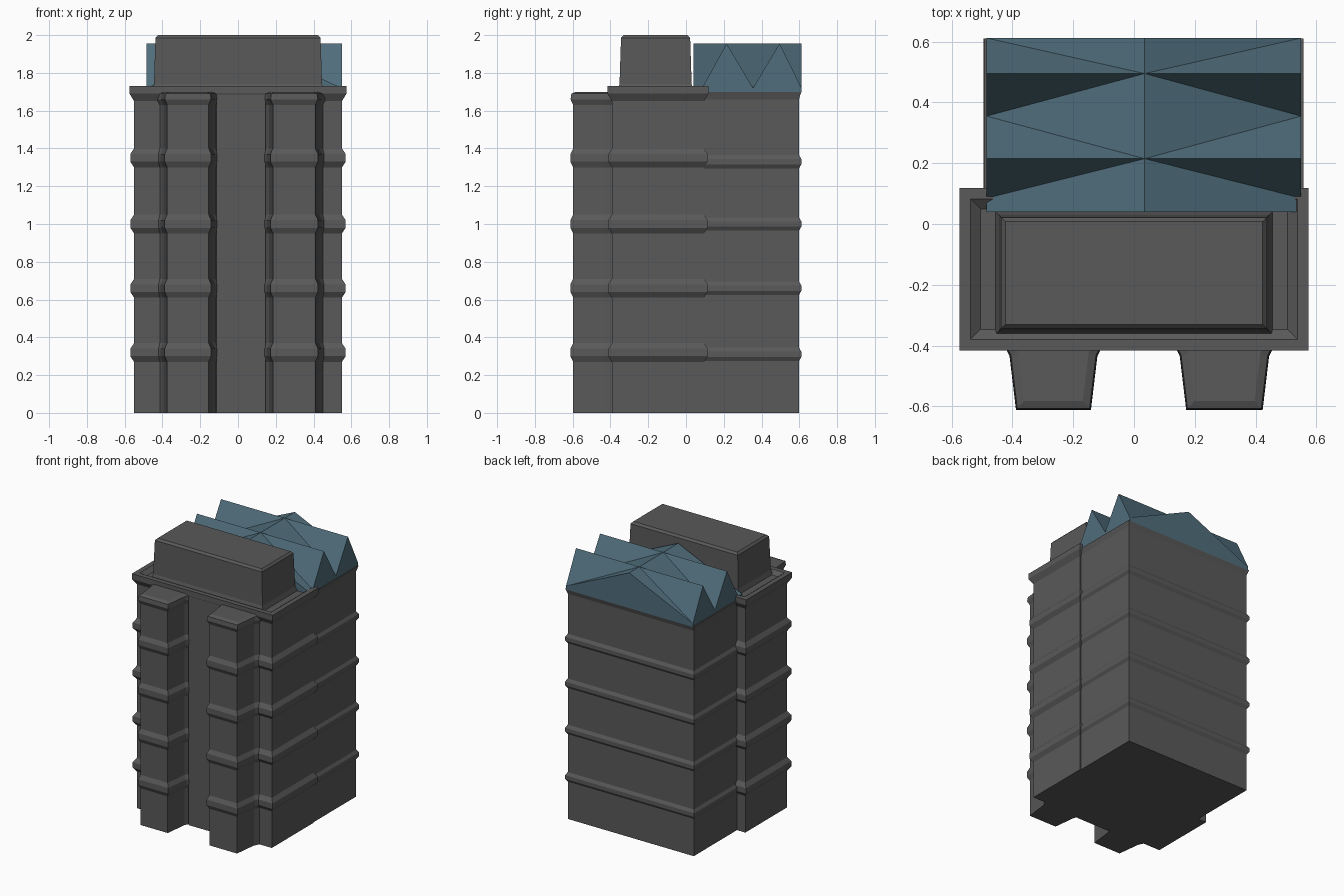
import bpy
import bmesh
from mathutils import Vector

if "Cube" in bpy.data.objects:
    bpy.data.objects.remove(bpy.data.objects["Cube"])


def material(name, rgb):
    m = bpy.data.materials.new(name)
    m.diffuse_color = (*rgb, 1)
    m.use_nodes = True
    m.node_tree.nodes["Principled BSDF"].inputs["Base Color"].default_value = m.diffuse_color
    return m


STONE = material("dark_stone", (0.10, 0.10, 0.10))
BLUE = material("blue_roof", (0.08, 0.155, 0.20))


def finish(name, bm, mat):
    bmesh.ops.remove_doubles(bm, verts=bm.verts, dist=1e-5)
    bmesh.ops.recalc_face_normals(bm, faces=bm.faces)
    me = bpy.data.meshes.new(name)
    bm.to_mesh(me)
    bm.free()
    me.materials.append(mat)
    ob = bpy.data.objects.new(name, me)
    bpy.context.collection.objects.link(ob)
    return ob


def offset(outline, d):
    """Mitred outward offset of a counter-clockwise outline."""
    pts = [Vector(p) for p in outline]
    out = []
    for i, p in enumerate(pts):
        a = (p - pts[i - 1]).normalized()
        b = (pts[(i + 1) % len(pts)] - p).normalized()
        na, nb = Vector((a.y, -a.x)), Vector((b.y, -b.x))
        out.append(p + (na + nb) * d / (1 + na.dot(nb)))
    return out


def loft(name, outline, levels, mat=STONE):
    """Stack offset copies of an outline at (height, offset) levels."""
    bm = bmesh.new()
    rings = [[bm.verts.new((p.x, p.y, z)) for p in offset(outline, d)]
             for z, d in levels]
    n = len(outline)
    for lo, hi in zip(rings, rings[1:]):
        for i in range(n):
            j = (i + 1) % n
            bm.faces.new((lo[i], lo[j], hi[j], hi[i]))
    bm.faces.new(rings[0][::-1])
    bm.faces.new(rings[-1])
    return finish(name, bm, mat)


def rect(x0, x1, y0, y1):
    return [(x0, y0), (x1, y0), (x1, y1), (x0, y1)]


def banded(heights, bulge, half, top):
    """Wall levels with a chamfered string course at each floor."""
    lv = [(0, 0)]
    for z in heights:
        lv += [(z - half, 0), (z - half * .4, bulge),
               (z + half * .4, bulge), (z + half, 0)]
    return lv + top


FLOORS = [0.32, 0.66, 1.0, 1.35]

# Front block with cornice and shallow parapet
loft("front_block", rect(-0.55, 0.55, -0.392, 0.095),
     banded(FLOORS, 0.02, 0.05,
            [(1.65, 0), (1.69, 0.024), (1.73, 0.024), (1.73, -0.012), (1.705, -0.045)]))

# Two projecting window bays
for side, x0, x1 in (("left", -0.38, -0.15), ("right", 0.18, 0.415)):
    loft(side + "_bay",
         [(x0 + .005, -0.597), (x1 - .005, -0.597), (x1 + 0.015, -0.43), (x1 + 0.04, -0.38),
          (x0 - 0.04, -0.38), (x0 - 0.015, -0.43)],
         banded(FLOORS, 0.015, 0.05, [(1.63, 0), (1.66, 0.014), (1.69, 0.01), (1.70, -0.015)]))

# Plain panel between the bays
loft("entrance_panel", rect(-0.115, 0.145, -0.414, -0.35), [(0, 0), (1.70, 0)])

# Rear block, slightly narrower on the left
loft("rear_block", rect(-0.482, 0.545, 0.05, 0.598),
     banded([0.31, 0.66, 1.0, 1.33], 0.013, 0.035, [(1.66, 0), (1.70, 0.012)]))

# Rooftop penthouse
loft("penthouse", rect(-0.445, 0.445, -0.352, 0.03),
     [(1.70, 0.012), (1.74, 0), (1.985, -0.008), (2.0, -0.022)])

# Cross-gabled roof: long ridge front to back, two dormers per side
bm = bmesh.new()
V = lambda *c: bm.verts.new(c)
F = lambda *pts: bm.faces.new([V(*p) for p in pts])
XR, Y0, Y1, ZV, ZR = 0.035, 0.04, 0.612, 1.72, 1.955
valleys, ridges = [0.085, 0.355, Y1], [0.215, 0.495]
ZB = 1.695
for x in (-0.485, 0.55):
    F((x, Y0, ZV), (x, valleys[0], ZV), (XR, ridges[0], ZR), (XR, Y0, ZR))
    for i, r in enumerate(ridges):
        a, b = (x, valleys[i], ZV), (x, valleys[i + 1], ZV)
        peak, mid = (x, r, ZR), (XR, r, ZR)
        F(a, peak, mid)
        F(peak, b, mid)
        F(a, b, peak)
        nxt = ridges[i + 1] if i == 0 else Y1
        F(b, (XR, nxt, ZR), mid)
    F((x, Y0, ZB), (x, Y1, ZB), (x, Y1, ZV), (x, valleys[1], ZV), (x, valleys[0], ZV), (x, Y0, ZV))
for y in (Y0, Y1):
    F((-0.485, y, ZB), (0.55, y, ZB), (0.55, y, ZV), (XR, y, ZR), (-0.485, y, ZV))
finish("gabled_roof", bm, BLUE)
